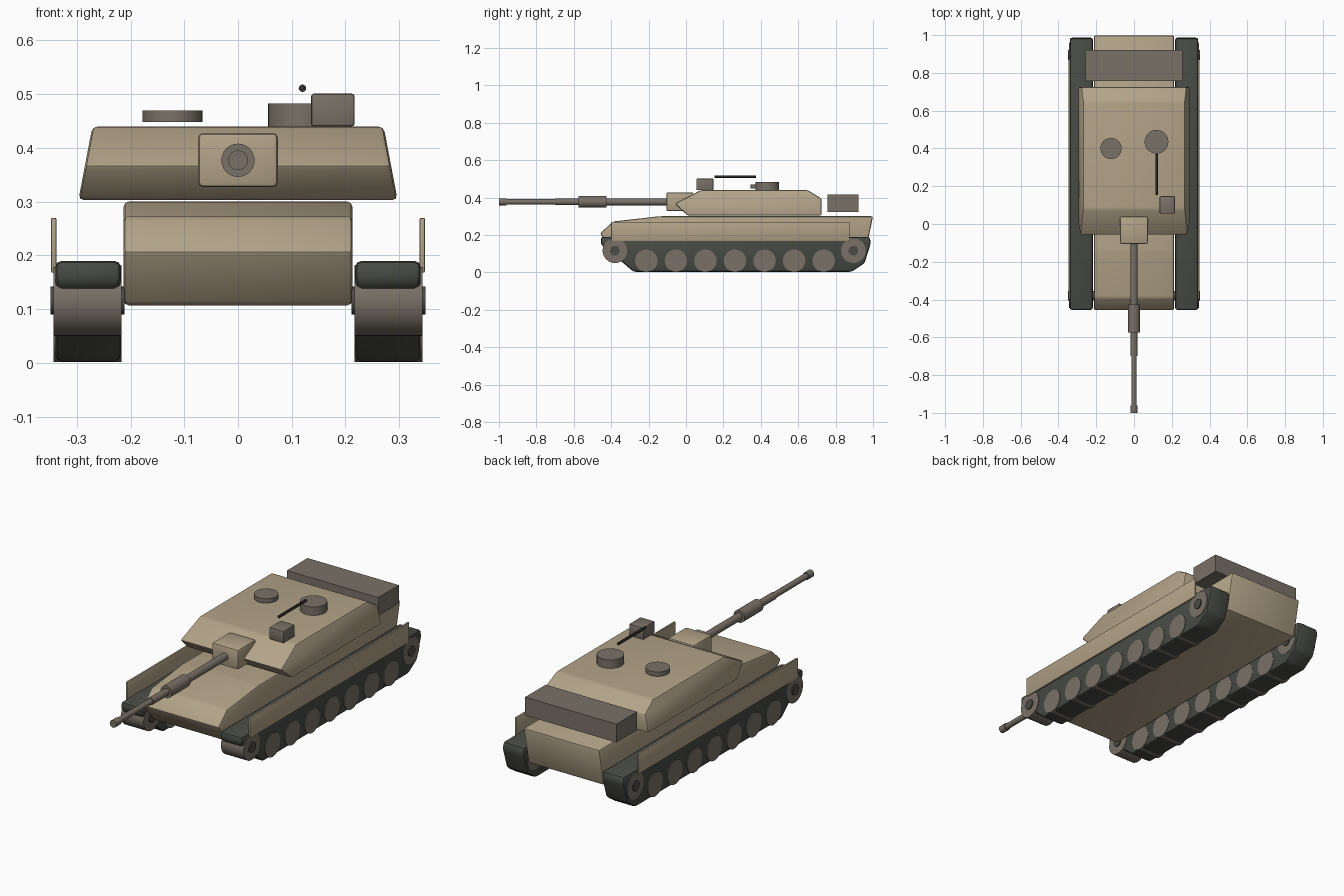
import bpy, bmesh, math
from mathutils import Matrix, Vector

cube = bpy.data.objects.get("Cube")
if cube:
    bpy.data.objects.remove(cube, do_unlink=True)


def material(name, rgb):
    m = bpy.data.materials.new(name)
    m.use_nodes = True
    m.diffuse_color = (*rgb, 1)
    m.node_tree.nodes["Principled BSDF"].inputs["Base Color"].default_value = (*rgb, 1)
    return m


TAN = material("sand_paint", (0.45, 0.37, 0.25))
STEEL = material("warm_grey_steel", (0.19, 0.165, 0.135))
TRACK = material("dark_track", (0.065, 0.07, 0.06))
HUB = material("dark_hub", (0.075, 0.07, 0.062))
BLACK = material("gun_black", (0.03, 0.029, 0.027))


def finish(bm, name, mat, bevel=0.0):
    """Bevel, shade and link a bmesh as a named part."""
    bmesh.ops.recalc_face_normals(bm, faces=bm.faces)
    if bevel:
        sharp = [e for e in bm.edges if e.calc_face_angle(0) > math.radians(5)]
        bmesh.ops.bevel(bm, geom=sharp, offset=bevel, segments=2, profile=0.5,
                        affect='EDGES', clamp_overlap=True)
    me = bpy.data.meshes.new(name)
    bm.to_mesh(me)
    bm.free()
    me.materials.append(mat)
    ob = bpy.data.objects.new(name, me)
    bpy.context.collection.objects.link(ob)
    bpy.ops.object.select_all(action='DESELECT')
    ob.select_set(True)
    bpy.context.view_layer.objects.active = ob
    bpy.ops.object.shade_smooth_by_angle(angle=math.radians(30))
    return ob


def box(name, lo, hi, mat, bevel=0.0):
    lo, hi = Vector(lo), Vector(hi)
    bm = bmesh.new()
    bmesh.ops.create_cube(bm, size=1, matrix=Matrix.Translation((lo + hi) / 2)
                          @ Matrix.Diagonal((*(hi - lo), 1)))
    return finish(bm, name, mat, bevel)


def prism(name, profile, x0, x1, mat, bevel=0.0, taper=0.0):
    """Extrude a (y, z) side profile along x, optionally narrowing with height."""
    bm = bmesh.new()
    base = min(z for y, z in profile)
    sides = []
    for x, sign in ((x0, 1), (x1, -1)):
        sides.append([bm.verts.new((x + sign * taper * (z - base), y, z)) for y, z in profile])
    a, b = sides
    bm.faces.new(a)
    bm.faces.new(b[::-1])
    for i in range(len(a)):
        j = (i + 1) % len(a)
        bm.faces.new((a[i], b[i], b[j], a[j]))
    return finish(bm, name, mat, bevel)


def cylinder(name, center, radius, length, axis, mat, sides=24):
    bm = bmesh.new()
    turn = Vector((0, 0, 1)).rotation_difference(Vector(axis)).to_matrix().to_4x4()
    bmesh.ops.create_cone(bm, cap_ends=True, segments=sides, radius1=radius, radius2=radius,
                          depth=length, matrix=Matrix.Translation(center) @ turn)
    return finish(bm, name, mat)


X, Y, Z = (1, 0, 0), (0, 1, 0), (0, 0, 1)

# Hull
prism("hull", [(-0.46, 0.207), (-0.39, 0.272), (-0.14, 0.3), (1.0, 0.3),
               (0.96, 0.107), (-0.38, 0.107)], -0.213, 0.213, TAN, 0.01)

# Turret
prism("turret", [(-0.06, 0.367), (0.08, 0.44), (0.65, 0.44), (0.725, 0.395),
                 (0.725, 0.303), (0.01, 0.303)], -0.297, 0.297, TAN, 0.01, taper=0.19)
box("gun_mantlet", (-0.074, -0.105, 0.327), (0.074, 0.04, 0.428), TAN, 0.009)

# Main gun: radius and extent of each section
for name, radius, y0, y1 in (("barrel_base", 0.019, -0.43, -0.08),
                             ("barrel_sleeve", 0.031, -0.575, -0.425),
                             ("barrel_middle", 0.018, -0.7, -0.57),
                             ("barrel_front", 0.0145, -0.97, -0.69),
                             ("muzzle", 0.0185, -1.0, -0.96)):
    cylinder(name, (0, (y0 + y1) / 2, 0.377), radius, y1 - y0, Y, STEEL)

# Roof fittings
cylinder("right_hatch", (-0.122, 0.4, 0.459), 0.056, 0.022, Z, STEEL, 32)
cylinder("left_cupola", (0.119, 0.435, 0.46), 0.063, 0.046, Z, STEEL, 32)
box("sight_box", (0.136, 0.055, 0.44), (0.217, 0.147, 0.501), STEEL, 0.005)
cylinder("roof_machine_gun", (0.12, 0.263, 0.511), 0.007, 0.22, Y, BLACK, 12)
box("rear_stowage_box", (-0.256, 0.757, 0.322), (0.256, 0.922, 0.415), STEEL)

# Running gear, same on both sides
for side, s in (("right", -1), ("left", 1)):
    prism(side + "_track", [(-0.455, 0.19), (-0.455, 0.15), (-0.28, 0.003), (0.885, 0.003),
                            (0.955, 0.05), (0.988, 0.155), (0.982, 0.19)],
          s * 0.218, s * 0.34, TRACK, 0.012)
    box(side + "_skirt", (s * 0.343 - 0.005, -0.4, 0.168), (s * 0.343 + 0.005, 0.875, 0.27),
        TAN, 0.003)
    for i in range(7):
        cylinder(f"{side}_road_wheel_{i + 1}", (s * 0.28, -0.212 + i * 0.158, 0.062),
                 0.06, 0.127, X, STEEL, 32)
    for end, y in (("front", -0.38), ("rear", 0.895)):
        cylinder(f"{side}_{end}_sprocket", (s * 0.28, y, 0.116), 0.066, 0.127, X, STEEL, 32)
        cylinder(f"{side}_{end}_hub", (s * 0.28, y, 0.116), 0.026, 0.138, X, HUB, 20)
